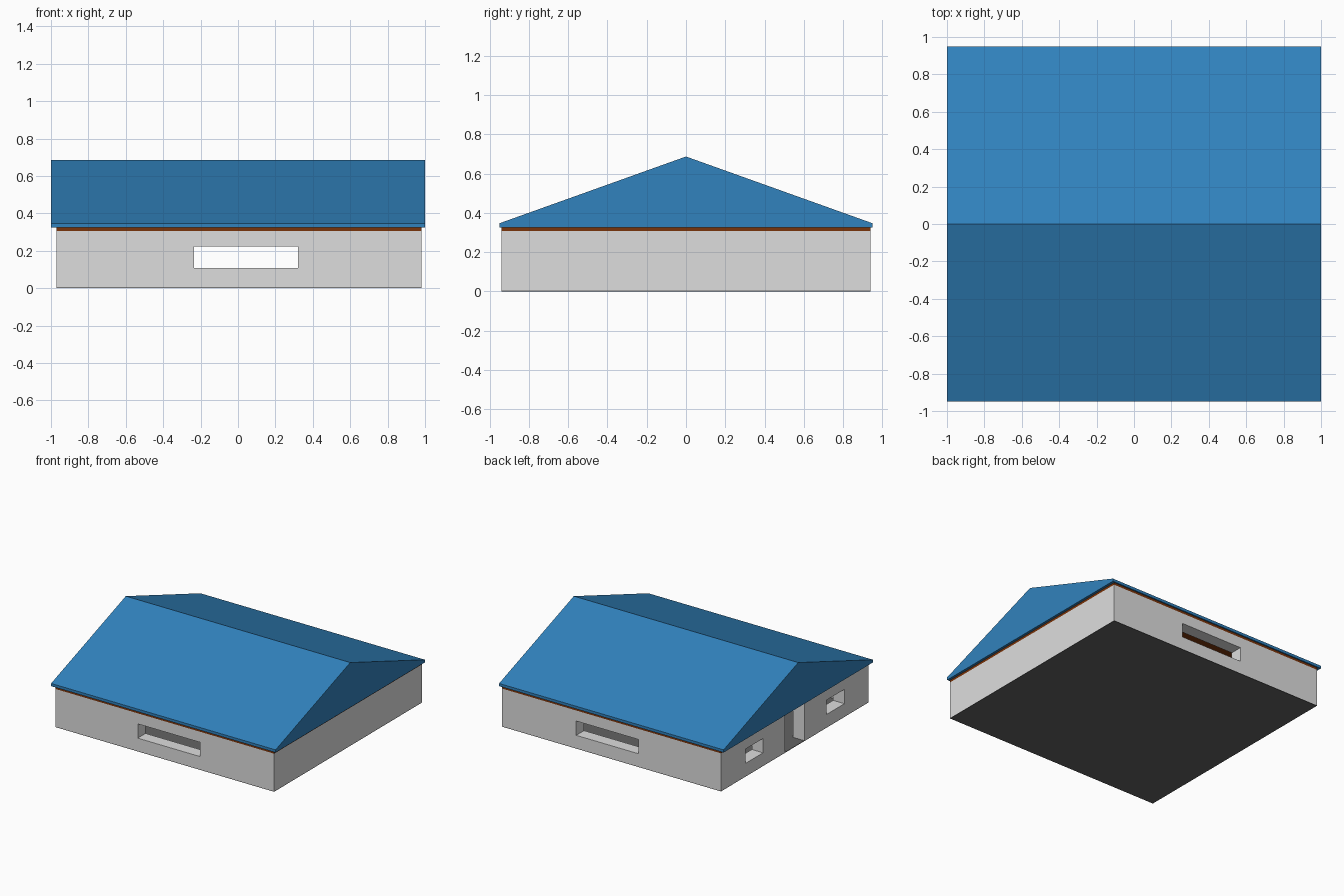
import bpy
import bmesh

if "Cube" in bpy.data.objects:
    bpy.data.objects.remove(bpy.data.objects["Cube"])


def material(name, rgb):
    """Flat colour from sRGB 0-255 values."""
    m = bpy.data.materials.new(name)
    lin = [((c / 255 + 0.055) / 1.055) ** 2.4 if c > 10 else c / 255 / 12.92 for c in rgb]
    m.diffuse_color = (*lin, 1)
    m.use_nodes = True
    m.node_tree.nodes["Principled BSDF"].inputs["Base Color"].default_value = m.diffuse_color
    return m


def new_object(name, bm, mat=None):
    bmesh.ops.recalc_face_normals(bm, faces=bm.faces)
    me = bpy.data.meshes.new(name)
    bm.to_mesh(me)
    bm.free()
    ob = bpy.data.objects.new(name, me)
    bpy.context.collection.objects.link(ob)
    if mat:
        me.materials.append(mat)
    return ob


def box(name, x, y, z, mat=None):
    """Box given by its (min, max) range on each axis."""
    bm = bmesh.new()
    bmesh.ops.create_cube(bm, size=1)
    for v in bm.verts:
        v.co = [r[0] if c < 0 else r[1] for c, r in zip(v.co, (x, y, z))]
    return new_object(name, bm, mat)


blue = material("roof blue", (49, 130, 189))
grey = material("wall light grey", (222, 222, 222))
brown = material("ceiling brown", (122, 52, 10))
dark = material("floor dark grey", (99, 99, 99))

X0, X1, Y = -0.97, 0.98, 0.94
THICK = 0.10
WALL_TOP, CEIL_TOP = 0.307, 0.325
FLOOR = 0.004

# Floor and ceiling slabs
box("floor", (X0, X1), (-Y, Y), (0, FLOOR), dark)
box("ceiling", (X0, X1), (-Y, Y), (WALL_TOP, CEIL_TOP), brown)

# Walls: solid block, hollowed and pierced by cutters
walls = box("walls", (X0, X1), (-Y, Y), (FLOOR, WALL_TOP), grey)
sill, head = 0.107, 0.222
left = (X0 - 0.1, X0 + THICK + 0.05)
cutters = [
    box("room_cutter", (X0 + THICK, X1 - THICK), (-Y + THICK, Y - THICK), (-0.1, 0.5)),
    box("long_window_cutter", (-0.235, 0.32), (-1.2, 1.2), (sill, head)),
    box("door_cutter", left, (-0.12, 0.125), (-0.1, 0.5)),
]
for y in ((0.405, 0.63), (-0.63, -0.405)):
    cutters.append(box("side_window_cutter", left, y, (sill, head)))

for c in cutters:
    c.hide_render = True
    mod = walls.modifiers.new(c.name, 'BOOLEAN')
    mod.operation = 'DIFFERENCE'
    mod.solver = 'EXACT'
    mod.object = c

# Bake the cuts and drop the cutters
deps = bpy.context.evaluated_depsgraph_get()
baked = bpy.data.meshes.new_from_object(walls.evaluated_get(deps))
walls.modifiers.clear()
walls.data = baked
baked.materials.clear()
baked.materials.append(grey)
for p in baked.polygons:
    p.material_index = 0
for c in cutters:
    bpy.data.objects.remove(c)

# Gable roof: end profile extruded along x
profile = [(-0.95, CEIL_TOP), (0.95, CEIL_TOP), (0.95, 0.347), (0, 0.687), (-0.95, 0.347)]
bm = bmesh.new()
end = bm.faces.new([bm.verts.new((-1, y, z)) for y, z in profile])
ext = bmesh.ops.extrude_face_region(bm, geom=[end], use_keep_orig=True)
bmesh.ops.translate(bm, vec=(2, 0, 0),
                    verts=[g for g in ext["geom"] if isinstance(g, bmesh.types.BMVert)])
new_object("roof", bm, blue)
